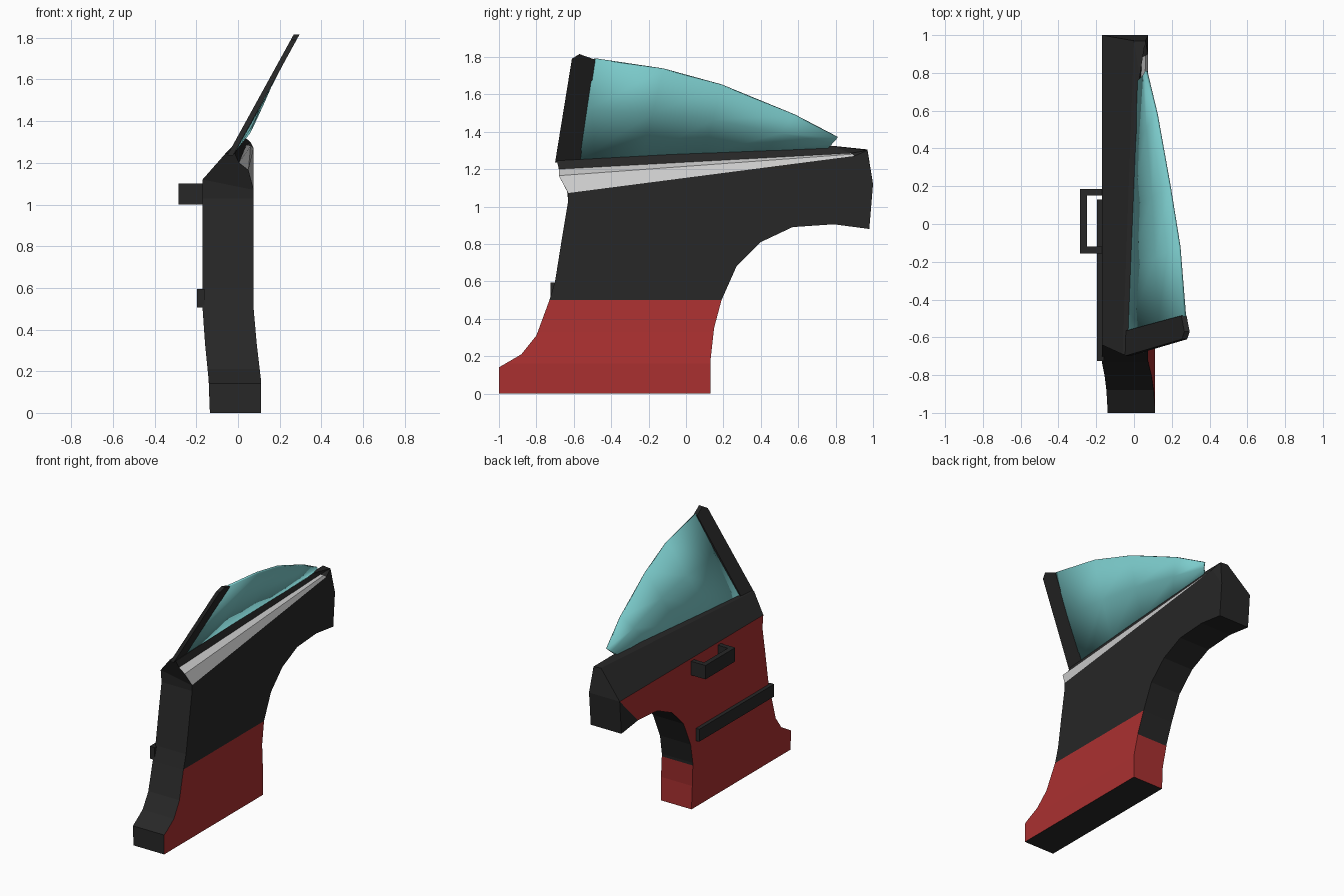
import bpy, bmesh
from mathutils import Vector

if "Cube" in bpy.data.objects:
    bpy.data.objects.remove(bpy.data.objects["Cube"])


def material(name, *rgba):
    m = bpy.data.materials.new(name)
    m.diffuse_color = rgba
    m.use_nodes = True
    m.node_tree.nodes["Principled BSDF"].inputs["Base Color"].default_value = m.diffuse_color
    return m


BLACK = material("black_trim", 0.02, 0.02, 0.02, 1)
RED = material("red_paint", 0.4, 0.03, 0.03, 1)
GLASS = material("tinted_glass", 0.2, 0.6, 0.6, 0.75)
CHROME = material("chrome", 0.6, 0.6, 0.6, 1)


def finish(name, bm, *mats):
    bmesh.ops.recalc_face_normals(bm, faces=bm.faces)
    me = bpy.data.meshes.new(name)
    bm.to_mesh(me)
    bm.free()
    for m in mats:
        me.materials.append(m)
    ob = bpy.data.objects.new(name, me)
    bpy.context.collection.objects.link(ob)
    return ob


def add_box(bm, lo, hi):
    lo, hi = Vector(lo), Vector(hi)
    for v in bmesh.ops.create_cube(bm, size=1)["verts"]:
        v.co = (lo + hi) / 2 + v.co * (hi - lo)


def along(z, table):
    for (z0, a), (z1, b) in zip(table, table[1:]):
        if z <= z1:
            return a + (b - a) * max(0, z - z0) / (z1 - z0)
    return table[-1][1]


# Door panel: side profile (y, z), extruded across x and flared at the sill
profile = [(-1, 0), (.13, 0), (.13, .17), (.15, .35), (.19, .5), (.27, .68), (.4, .81),
           (.57, .89), (.79, .905), (.98, .88), (1, 1.12), (-.64, 1.12), (-.63, 1.03),
           (-.66, .85), (-.7, .6), (-.73, .5), (-.8, .31), (-.88, .21), (-1, .14)]
outer = [(0, -.135), (.15, -.14), (.33, -.158), (.5, -.17)]
inner = [(0, .11), (.16, .11), (.33, .09), (.48, .075)]
bm = bmesh.new()
rings = [[bm.verts.new((x, y, z)) for y, z in profile] for x in (-1, 1)]
for r in rings:
    bm.faces.new(r)
n = len(profile)
for i in range(n):
    j = (i + 1) % n
    bm.faces.new((rings[0][i], rings[0][j], rings[1][j], rings[1][i]))
for z in (.16, .33, .5):
    bmesh.ops.bisect_plane(bm, geom=bm.verts[:] + bm.edges[:] + bm.faces[:], dist=1e-4,
                           plane_co=(0, 0, z), plane_no=(0, 0, 1))
bmesh.ops.connect_verts(bm, verts=[rings[0][8], rings[0][10]])
rings[1][11].co.yz = -.63, 1.07
bm.normal_update()
bmesh.ops.recalc_face_normals(bm, faces=bm.faces)
for f in bm.faces:
    c = f.calc_center_median()
    corner = c.y > .85
    sill_back = f.normal.y > .8 and c.z < .34
    red = (f.normal.x < -.7 and not corner) or (f.normal.x > .7 and c.z < .5) or sill_back
    f.material_index = int(red)
for v in bm.verts:
    v.co.x = along(v.co.z, outer if v.co.x < 0 else inner)
finish("door_panel", bm, BLACK, RED)

# Window ledge: front and back sections joined, outer edge to inner edge
front = [(-.17, -.64, 1.12), (-.06, -.69, 1.245), (-.015, -.69, 1.245), (.005, -.68, 1.2),
         (.05, -.68, 1.165), (.075, -.63, 1.072), (.075, -.63, 1.07)]
back = [(-.17, 1, 1.12), (0, .97, 1.305), (.03, .78, 1.325), (.04, .88, 1.285),
        (.06, .89, 1.28), (.075, .97, 1.27), (.075, 1, 1.12)]
back[5] = (.075, .9, 1.27)
bm = bmesh.new()
a, b = [[bm.verts.new(p) for p in s] for s in (front, back)]
for i in range(6):
    f = bm.faces.new((a[i], a[i + 1], b[i + 1], b[i]))
    f.material_index = int(i in (3, 4))
bm.faces.new(a)
tip = bm.verts.new((.06, .97, 1.3))
for i in range(1, 6):
    bm.faces.new((b[i], b[i + 1], tip))
bm.faces.new((b[0], b[1], tip, b[6]))
bm.faces.new((a[0], a[6], b[6], b[0]))
finish("window_ledge", bm, BLACK, CHROME)

# Window glass: curved upper edge joined to the straight lower edge
upper = [(.27, -.49, 1.79), (.24, -.12, 1.735), (.19, .19, 1.65), (.12, .58, 1.49), (.065, .81, 1.37)]
lo0, lo1 = Vector((-.025, -.57, 1.25)), Vector((.025, .76, 1.315))
bm = bmesh.new()
cols = []
for i, p in enumerate(upper):
    q = lo0.lerp(lo1, i / 4)
    mid = q.lerp(Vector(p), .5) + Vector((.006, 0, 0))
    cols.append([bm.verts.new(c) for c in (q, mid, p)])
for c, d in zip(cols, cols[1:]):
    for k in range(2):
        bm.faces.new((c[k], d[k], d[k + 1], c[k + 1]))
    for k in range(3):
        c[k].normal_update()
for f in bm.faces:
    f.smooth = True
glass = finish("window_glass", bm, GLASS)
mod = glass.modifiers.new("thickness", "SOLIDIFY")
mod.thickness = .014
mod.offset = 0

# Window pillar: leaning post at the front of the glass
bm = bmesh.new()
post = [(-.70, 1.235), (-.61, 1.79), (-.57, 1.815), (-.485, 1.785), (-.565, 1.25)]
sides = [[bm.verts.new((-.03 + (z - 1.25) * .55 + d, y, z)) for y, z in post] for d in (-.014, .014)]
for s in sides:
    bm.faces.new(s)
for i in range(5):
    j = (i + 1) % 5
    bm.faces.new((sides[0][i], sides[0][j], sides[1][j], sides[1][i]))
finish("window_pillar", bm, BLACK)

# Pull handle: grip on two posts
bm = bmesh.new()
add_box(bm, (-.285, -.155, 1), (-.25, .185, 1.1))
for y in (-.155, .15):
    add_box(bm, (-.25, y, 1), (-.165, y + .035, 1.1))
finish("door_handle", bm, BLACK)

# Rub strip along the outside
bm = bmesh.new()
add_box(bm, (-.197, -.725, .505), (-.16, .13, .595))
finish("rub_strip", bm, BLACK)
